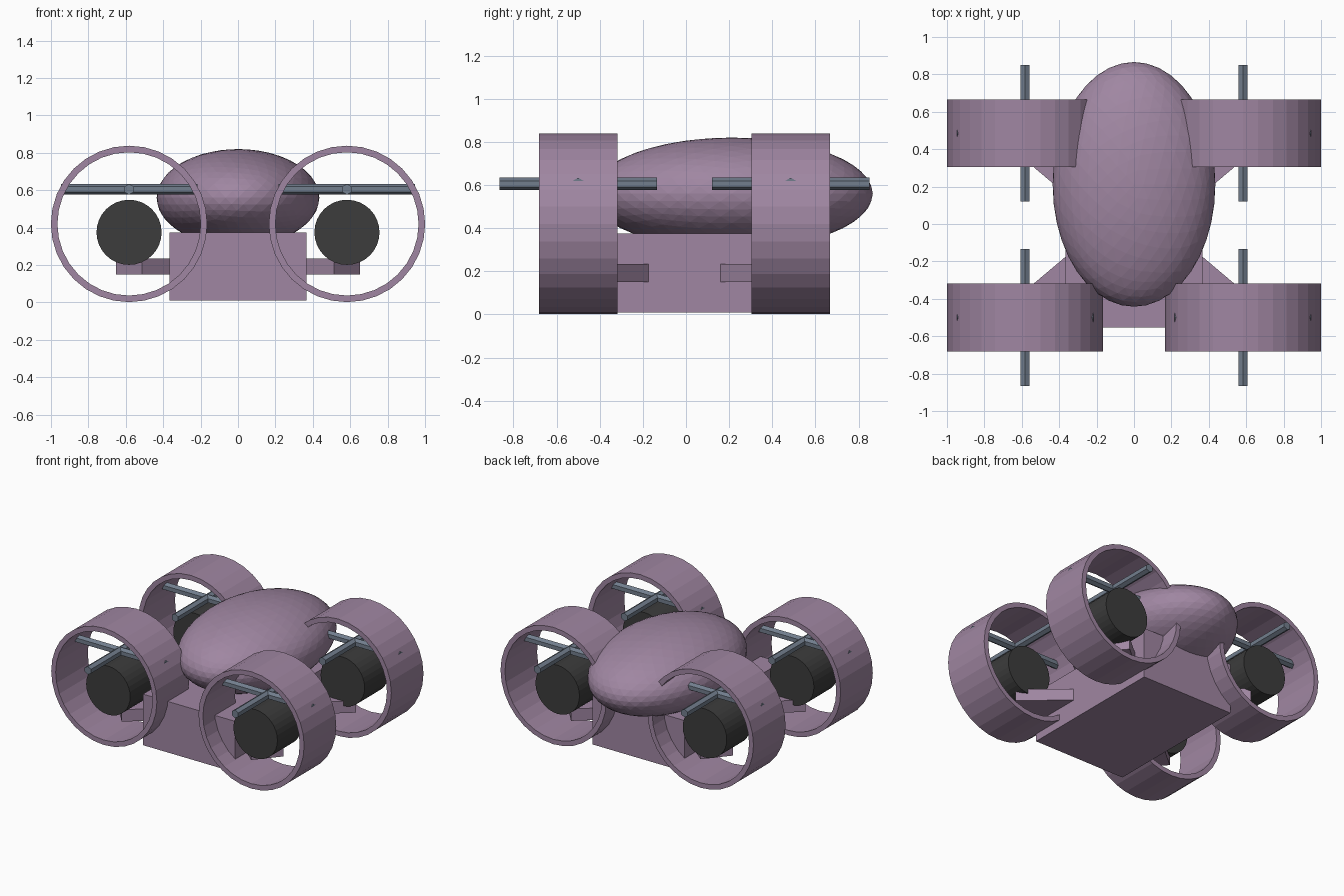
import bpy, bmesh, math
from mathutils import Matrix, Vector

if "Cube" in bpy.data.objects:
    bpy.data.objects.remove(bpy.data.objects["Cube"])

CY = -0.0075            # centre of the frame along y
RX, RY = 0.5825, 0.4925  # rotor offsets from the centre


def material(name, rgb):
    m = bpy.data.materials.new(name)
    m.diffuse_color = (*rgb, 1)
    m.use_nodes = True
    m.node_tree.nodes["Principled BSDF"].inputs["Base Color"].default_value = m.diffuse_color
    return m


MAUVE = material("mauve", (0.35, 0.24, 0.36))
DARK = material("dark_grey", (0.045, 0.045, 0.045))
STEEL = material("steel_blue", (0.17, 0.21, 0.27))


def finish(bm, name, mat):
    bmesh.ops.recalc_face_normals(bm, faces=bm.faces)
    me = bpy.data.meshes.new(name)
    bm.to_mesh(me)
    bm.free()
    ob = bpy.data.objects.new(name, me)
    me.materials.append(mat)
    bpy.context.collection.objects.link(ob)
    return ob


def box(name, size, loc, mat, angle=0):
    bm = bmesh.new()
    bmesh.ops.create_cube(bm, size=1, matrix=Matrix.Translation(loc)
                          @ Matrix.Rotation(angle, 4, 'Z') @ Matrix.Diagonal((*size, 1)))
    return finish(bm, name, mat)


def add_rod(bm, loc, axis, radius, length, sides):
    # prism along x or y with a vertex pointing up
    turn = Matrix.Rotation(math.pi / 2, 4, 'X')
    if axis == 'X':
        turn = Matrix.Rotation(math.pi / 2, 4, 'Z') @ turn
    ret = bmesh.ops.create_cone(bm, cap_ends=True, segments=sides, radius1=radius,
                                radius2=radius, depth=length)
    verts = ret["verts"]
    # the cone's own y axis becomes z after the turn
    top = max(v.co.y for v in verts)
    if top < radius - 1e-4:
        bmesh.ops.rotate(bm, verts=verts, matrix=Matrix.Rotation(math.pi / sides, 3, 'Z'))
    bmesh.ops.transform(bm, verts=verts, matrix=Matrix.Translation(loc) @ turn)


def duct(name, loc, outer, inner, depth, sides=32):
    # square-section ring around the y axis
    bm = bmesh.new()
    profile = [(outer, -depth / 2), (outer, depth / 2), (inner, depth / 2), (inner, -depth / 2)]
    loops = []
    for i in range(sides):
        a = 2 * math.pi * i / sides
        loops.append([bm.verts.new(Vector(loc) + Vector((r * math.cos(a), y, r * math.sin(a))))
                      for r, y in profile])
    for i in range(sides):
        p, q = loops[i], loops[(i + 1) % sides]
        for k in range(4):
            n = (k + 1) % 4
            bm.faces.new((p[k], p[n], q[n], q[k]))
    return finish(bm, name, MAUVE)


# Body block
box("body", (0.73, 1.09, 0.365), (0, CY, 0.1925), MAUVE)

# Faceted egg-shaped canopy
bm = bmesh.new()
bmesh.ops.create_icosphere(bm, subdivisions=4, radius=1,
                           matrix=Matrix.Translation((0, 0.212, 0.56))
                           @ Matrix.Diagonal((0.435, 0.654, 0.26, 1)))
finish(bm, "canopy", MAUVE)

# Four rotor units: arm, duct, motor and crossed blades
for sx, side in ((-1, "left"), (1, "right")):
    for sy, end in ((-1, "front"), (1, "back")):
        tag = f"{end}_{side}"
        x, y = sx * RX, CY + sy * RY

        # Diagonal arm, reaching from inside the body to under the motor
        reach = math.hypot(RX, RY)
        length = reach * 0.7
        f = 1 - 0.35
        box("arm_" + tag, (length, 0.217, 0.085), (x * f, CY + sy * RY * f, 0.1925),
            MAUVE, math.atan2(sy * RY, sx * RX))

        duct("duct_" + tag, (x, y, 0.42), 0.418, 0.383, 0.363)

        bm = bmesh.new()
        add_rod(bm, (x, y, 0.375), 'Y', 0.174, 0.27, 32)
        finish(bm, "motor_" + tag, DARK)

        bm = bmesh.new()
        for axis in 'XY':
            add_rod(bm, (x, y, 0.605), axis, 0.029, 0.73, 6)
        finish(bm, "blades_" + tag, STEEL)
